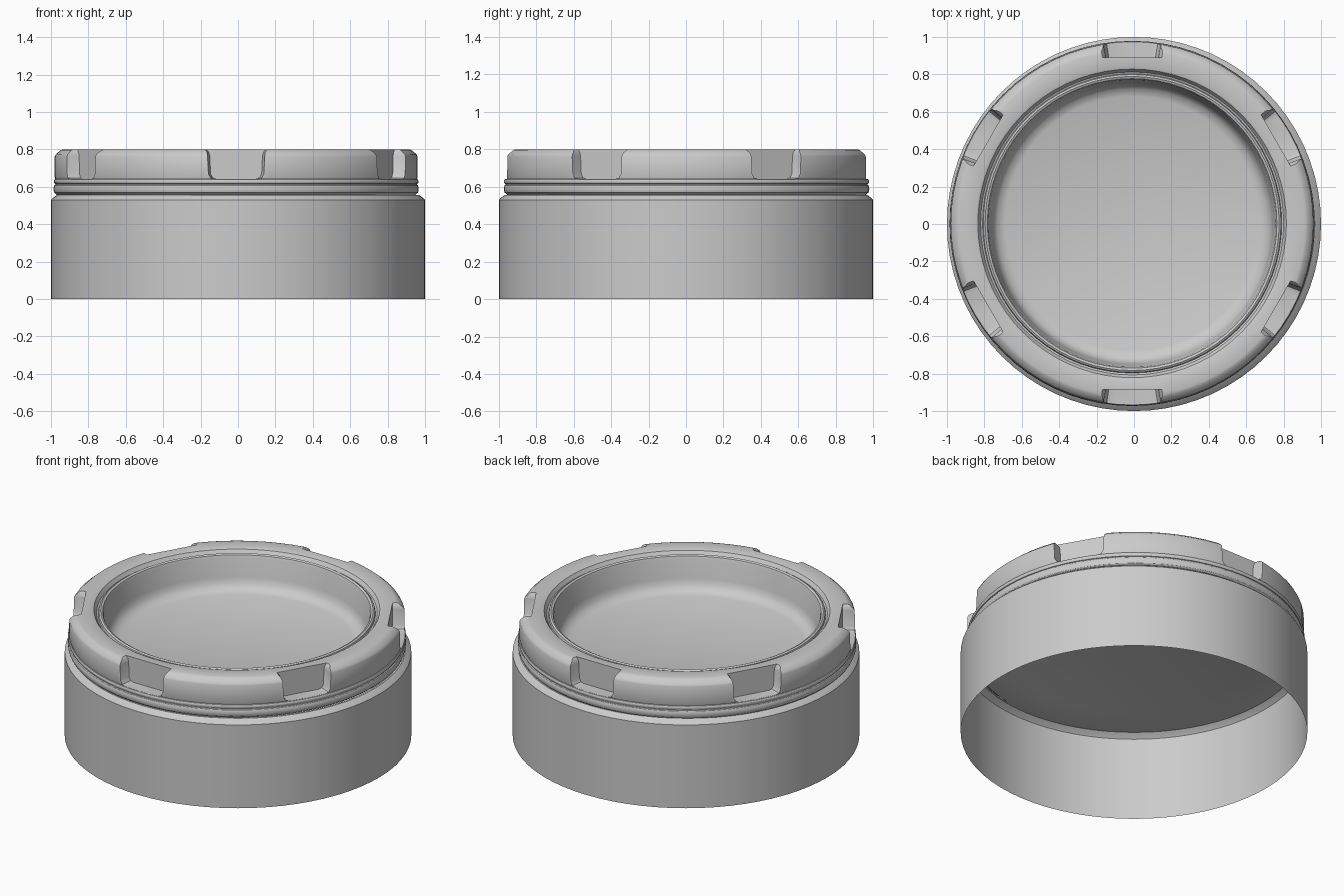
import bpy, bmesh, math

if "Cube" in bpy.data.objects:
    bpy.data.objects.remove(bpy.data.objects["Cube"])

OFF_X, OFF_Y = -0.01, 0.003   # the upper ring sits slightly off centre
SEG = 72


def finish(name, bm, smooth=True):
    me = bpy.data.meshes.new(name)
    bm.to_mesh(me)
    bm.free()
    ob = bpy.data.objects.new(name, me)
    bpy.context.collection.objects.link(ob)
    if smooth:
        smooth_by_angle(ob)
    return ob


def smooth_by_angle(ob):
    bpy.ops.object.select_all(action='DESELECT')
    bpy.context.view_layer.objects.active = ob
    ob.select_set(True)
    bpy.ops.object.shade_smooth_by_angle(angle=math.radians(32))


def lathe(name, profile, smooth=True):
    """Revolve (radius, z) points about z; radius 0 becomes a single pole."""
    bm = bmesh.new()
    rings = []
    for r, z in profile:
        if r == 0:
            rings.append([bm.verts.new((0, 0, z))] * SEG)
        else:
            rings.append([bm.verts.new((r * math.cos(2 * math.pi * i / SEG),
                                        r * math.sin(2 * math.pi * i / SEG), z))
                          for i in range(SEG)])
    for a, b in zip(rings, rings[1:]):
        for i in range(SEG):
            j = (i + 1) % SEG
            corners = list(dict.fromkeys((a[i], a[j], b[j], b[i])))
            if len(corners) > 2:
                bm.faces.new(corners)
    bmesh.ops.recalc_face_normals(bm, faces=bm.faces)
    return finish(name, bm, smooth)


def bead(r, z, h, bulge):
    """Half-round bump on the outer wall."""
    return [(r + bulge * math.sin(math.pi * k / 6),
             z - h / 2 * math.cos(math.pi * k / 6)) for k in range(7)]


# Lower skirt: thin open sleeve with a chamfered shoulder
lathe("lower_skirt", [(1, 0), (1, 0.53), (0.99, 0.54), (0.967, 0.557), (0.955, 0.557)])

# Upper ring and recessed floor as one closed solid
profile = [(0, 0.56), (0.73, 0.56), (0.80, 0.54), (0.955, 0.553)]
profile += bead(0.967, 0.588, 0.046, 0.009)
profile += bead(0.967, 0.628, 0.026, 0.008)
profile += [(0.970, 0.65), (0.970, 0.762), (0.964, 0.774), (0.938, 0.796), (0.925, 0.80),
            (0.838, 0.80), (0.825, 0.795), (0.81, 0.772), (0.80, 0.768),
            (0.796, 0.782), (0.786, 0.788), (0.774, 0.782), (0.768, 0.765),
            (0.752, 0.65), (0.742, 0.615), (0.72, 0.588), (0.68, 0.573), (0, 0.568)]
ring = lathe("upper_ring", profile, smooth=False)
ring.location = (OFF_X, OFF_Y, 0)

# Six tapered grip notches around the rim
half = [(0.122, 0.642), (0.142, 0.648), (0.155, 0.668), (0.160, 0.765),
        (0.166, 0.785), (0.185, 0.805), (0.185, 0.90)]
outline = half + [(-t, z) for t, z in reversed(half)]
bm = bmesh.new()
for k in range(6):
    a = math.radians(30 + 60 * k)
    c, s = math.cos(a), math.sin(a)
    loops = []
    for r, scale in ((0.888, 0.88), (1.05, 1.06)):
        loops.append([bm.verts.new((r * c - t * scale * s, r * s + t * scale * c, z))
                      for t, z in outline])
    n = len(outline)
    for i in range(n):
        j = (i + 1) % n
        bm.faces.new((loops[0][i], loops[0][j], loops[1][j], loops[1][i]))
    bm.faces.new(loops[0])
    bm.faces.new(loops[1])
bmesh.ops.recalc_face_normals(bm, faces=bm.faces)
cutter = finish("notch_cutter", bm, smooth=False)
cutter.location = ring.location
cutter.hide_render = True

mod = ring.modifiers.new("notches", 'BOOLEAN')
mod.operation = 'DIFFERENCE'
mod.solver = 'EXACT'
mod.object = cutter
bpy.context.view_layer.update()
bpy.context.view_layer.objects.active = ring
bpy.ops.object.modifier_apply(modifier=mod.name)
bpy.data.objects.remove(cutter)
smooth_by_angle(ring)
